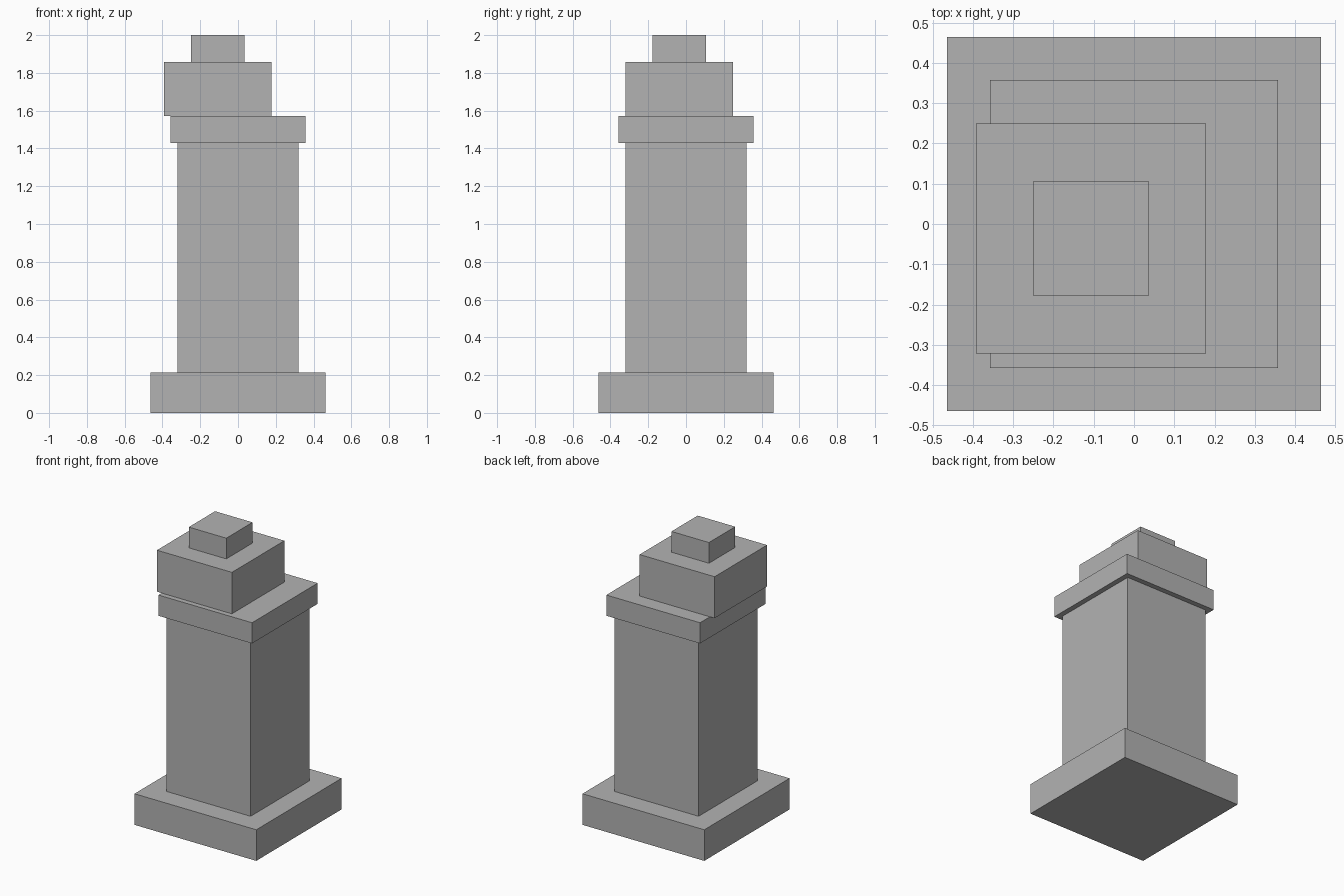
import bpy

# Remove the default cube
old = bpy.data.objects.get("Cube")
if old:
    bpy.data.objects.remove(old, do_unlink=True)

U = 1 / 28  # modular unit of the stonework

stone = bpy.data.materials.new("grey_stone")
stone.use_nodes = True
colour = (0.45, 0.45, 0.45, 1)
stone.diffuse_color = colour
stone.node_tree.nodes["Principled BSDF"].inputs["Base Color"].default_value = colour


def block(name, width, bottom, top, x=0, y=0):
    """Square block given in modular units."""
    bpy.ops.mesh.primitive_cube_add(size=1, location=(x * U, y * U, (bottom + top) / 2 * U))
    obj = bpy.context.object
    obj.name = name
    obj.scale = (width * U, width * U, (top - bottom) * U)
    bpy.ops.object.transform_apply(location=False, rotation=False, scale=True)
    obj.data.materials.append(stone)
    return obj


# Centred pillar
block("base_plinth", 26, 0, 6)
block("shaft", 18, 6, 40)
block("capital_slab", 20, 40, 44)

# Offset stones stacked on top
block("upper_block", 16, 44, 52, x=-3, y=-1)
block("top_block", 8, 52, 56, x=-3, y=-1)
